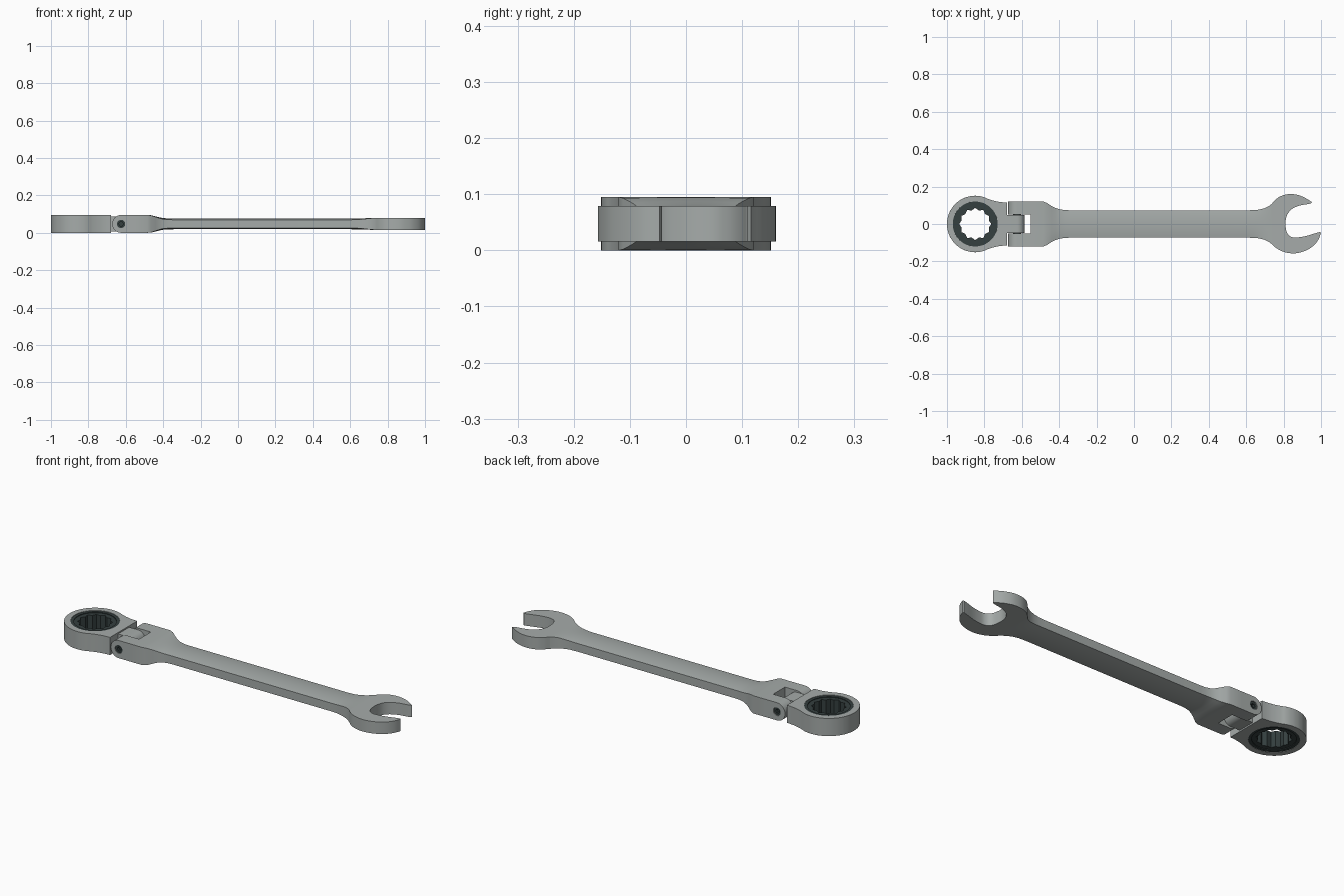
import bpy, bmesh
from math import sin, cos, pi, radians

if "Cube" in bpy.data.objects:
    bpy.data.objects.remove(bpy.data.objects["Cube"])

ZC = 0.0475  # mid-height of the whole tool

dark = bpy.data.materials.new("dark_steel")
dark.diffuse_color = (0.035, 0.05, 0.05, 1)
dark.use_nodes = True
dark.node_tree.nodes["Principled BSDF"].inputs["Base Color"].default_value = dark.diffuse_color
steel = bpy.data.materials.new("satin_steel")
steel.diffuse_color = (0.38, 0.41, 0.40, 1)
steel.use_nodes = True
steel.node_tree.nodes["Principled BSDF"].inputs["Base Color"].default_value = steel.diffuse_color


def arc(cx, cy, r, a0, a1, n):
    return [(cx + r * cos(radians(a0 + (a1 - a0) * i / n)),
             cy + r * sin(radians(a0 + (a1 - a0) * i / n))) for i in range(n + 1)]


def circle(cx, cy, r, n=64):
    return arc(cx, cy, r, 0, 360, n)[:-1]


def finish(ob, mat, bevel=0.0):
    ob.data.materials.clear()
    ob.data.materials.append(mat)
    bpy.ops.object.select_all(action='DESELECT')
    bpy.context.view_layer.objects.active = ob
    ob.select_set(True)
    bpy.ops.object.shade_smooth_by_angle(angle=radians(30))
    if bevel:
        m = ob.modifiers.new("edge", 'BEVEL')
        m.width, m.segments, m.limit_method = bevel, 2, 'ANGLE'
        m.angle_limit = radians(50)


def plate(name, loops, half, mat, loc=(0, 0, ZC), upright=False, bevel=0.0):
    """Extruded outline with holes; a third value on a point marks a sharp corner."""
    cu = bpy.data.curves.new(name, 'CURVE')
    cu.dimensions, cu.fill_mode, cu.extrude = '2D', 'BOTH', half
    for pts in loops:
        soft = any(len(p) > 2 for p in pts)
        s = cu.splines.new('BEZIER' if soft else 'POLY')
        s.use_cyclic_u = True
        if soft:
            s.resolution_u = 6
            s.bezier_points.add(len(pts) - 1)
            for b, p in zip(s.bezier_points, pts):
                b.co = (p[0], p[1], 0)
                t = 'VECTOR' if len(p) > 2 else 'AUTO'
                b.handle_left_type = b.handle_right_type = t
        else:
            s.points.add(len(pts) - 1)
            for b, p in zip(s.points, pts):
                b.co = (p[0], p[1], 0, 1)
    ob = bpy.data.objects.new(name, cu)
    bpy.context.collection.objects.link(ob)
    ob.location = loc
    if upright:
        ob.rotation_euler = (pi / 2, 0, 0)
    bpy.ops.object.select_all(action='DESELECT')
    bpy.context.view_layer.objects.active = ob
    ob.select_set(True)
    bpy.ops.object.convert(target='MESH')
    ob = bpy.context.object
    bm = bmesh.new()
    bm.from_mesh(ob.data)
    bmesh.ops.remove_doubles(bm, verts=bm.verts, dist=1e-5)
    bmesh.ops.recalc_face_normals(bm, faces=bm.faces)
    bm.to_mesh(ob.data)
    bm.free()
    finish(ob, mat, bevel)
    return ob


# Ratchet ring head with its squared neck
RX = -0.849
outline = arc(RX, 0, 0.151, 62, 298, 22)
outline += [(-0.735, -0.121), (-0.71, -0.117), (-0.68, -0.115, 1),
            (-0.68, 0.115, 1), (-0.71, 0.117), (-0.735, 0.121)]
plate("ring_head", [outline, circle(RX, 0, 0.12)], ZC, steel, bevel=0.003)

# Dark ratchet insert: retaining ring and twelve-point socket
plate("retaining_ring", [circle(RX, 0, 0.12), circle(RX, 0, 0.104)], 0.0455, dark)
star = [(RX + r * cos(i * pi / 12), r * sin(i * pi / 12))
        for i in range(24) for r in [0.086 if i % 2 == 0 else 0.075]]
plate("twelve_point_socket", [circle(RX, 0, 0.105), star], 0.042, dark)

# Flexible joint: tang, two fork prongs and the pin
PX = -0.625
tang = arc(PX, 0, 0.04, -90, 90, 16) + [(-0.682, 0.04), (-0.682, -0.04)]
plate("hinge_tang", [tang], 0.047, steel, upright=True)
prong = arc(PX, 0, ZC, 90, 270, 20) + [(-0.553, -ZC), (-0.553, ZC)]
for side, y in (("front", -0.085), ("back", 0.085)):
    plate(side + "_fork_prong", [prong, circle(PX, 0, 0.022, 32)], 0.035, steel,
          loc=(0, y, ZC), upright=True)
    plate(side + "_pin_collar", [circle(PX, 0, 0.022, 32), circle(PX, 0, 0.012, 6)],
          0.01, dark, loc=(0, y * 1.24, ZC), upright=True)
plate("hinge_pin", [circle(PX, 0, 0.0215, 32)], 0.1, dark, loc=(0, 0, ZC), upright=True)

# Handle lofted from fork base to open end: x, half width, edge half height, crown half height
stations = [(-0.553, .12, ZC, ZC), (-0.485, .12, ZC, ZC), (-0.465, .112, .0455, .0465),
            (-0.44, .096, .037, .040), (-0.42, .086, .030, .035), (-0.40, .079, .025, .031),
            (-0.37, .0745, .0225, .029), (-0.34, .073, .022, .0285), (0.60, .073, .022, .0285),
            (0.64, .074, .023, .029), (0.67, .077, .0255, .0297), (0.70, .085, .029, .031),
            (0.72, .095, .031, .0318), (0.735, .106, .032, .032)]
N = 12
bm = bmesh.new()
rings = []
for x, w, e, c in stations:
    top = [(w * (2 * i / N - 1), e + (c - e) * (1 - (2 * i / N - 1) ** 2)) for i in range(N + 1)]
    sec = top + [(y, -z) for y, z in reversed(top)]
    rings.append([bm.verts.new((x, y, ZC + z)) for y, z in sec])
for a, b in zip(rings, rings[1:]):
    for i in range(len(a)):
        j = (i + 1) % len(a)
        bm.faces.new((a[i], a[j], b[j], b[i]))
bm.faces.new(rings[0])
bm.faces.new(rings[-1])
bmesh.ops.recalc_face_normals(bm, faces=bm.faces)
me = bpy.data.meshes.new("handle")
bm.to_mesh(me)
bm.free()
handle = bpy.data.objects.new("handle", me)
bpy.context.collection.objects.link(handle)
finish(handle, steel)

# Open jaw head, turned slightly off the handle axis
jaw = [(0.735, 0.106, 1), (0.757, 0.130), (0.785, 0.149), (0.84, 0.160), (0.90, 0.147),
       (0.953, 0.116, 1), (0.943, 0.109, 1), (0.865, 0.091), (0.83, 0.066), (0.813, 0.03),
       (0.811, -0.015), (0.823, -0.055), (0.84, -0.068), (0.87, -0.072), (0.993, -0.043, 1),
       (1.0, -0.047, 1), (0.985, -0.085), (0.95, -0.124), (0.90, -0.149), (0.85, -0.157),
       (0.795, -0.147), (0.76, -0.128), (0.735, -0.106, 1)]
plate("open_jaw", [jaw], 0.032, steel)
